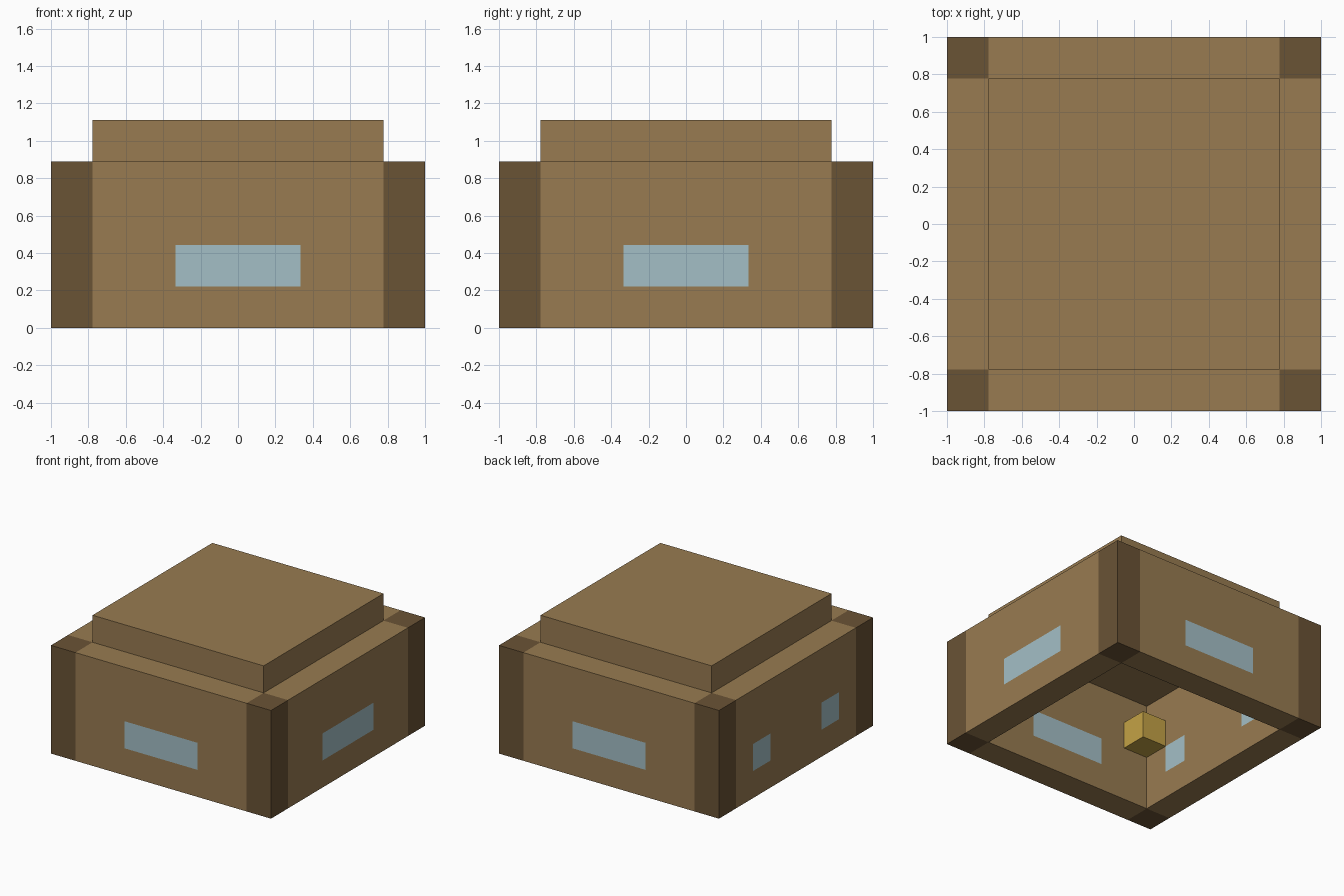
import bpy
import bmesh
from mathutils import Matrix, Vector

if "Cube" in bpy.data.objects:
    bpy.data.objects.remove(bpy.data.objects["Cube"], do_unlink=True)

B = 2 / 9  # one building block


def make_material(name, rgb):
    colour = [(c / 255 / 12.92) if c < 11 else ((c / 255 + 0.055) / 1.055) ** 2.4 for c in rgb] + [1]
    mat = bpy.data.materials.new(name)
    mat.use_nodes = True
    mat.diffuse_color = colour
    mat.node_tree.nodes["Principled BSDF"].inputs["Base Color"].default_value = colour
    return mat


planks = make_material("plank brown", (152, 123, 81))
timber = make_material("dark timber", (106, 83, 53))
glass = make_material("pale blue glass", (164, 191, 198))
amber = make_material("lamp yellow", (196, 162, 70))


def make_block(name, size, centre, mat, windows=(), turn=0):
    """Box measured in blocks; windows are (start, end) spans along x, one block tall."""
    bm = bmesh.new()
    bmesh.ops.create_cube(bm, size=1)
    bmesh.ops.scale(bm, vec=Vector(size) * B, verts=bm.verts)
    bmesh.ops.translate(bm, vec=Vector(centre) * B, verts=bm.verts)

    # Cut the window outlines into the faces and colour the panes
    if windows:
        cuts = [((x * B, 0, 0), (1, 0, 0)) for span in windows for x in span]
        cuts += [((0, 0, z * B), (0, 0, 1)) for z in (1, 2)]
        for point, normal in cuts:
            bmesh.ops.bisect_plane(bm, geom=bm.verts[:] + bm.edges[:] + bm.faces[:],
                                   plane_co=point, plane_no=normal)
        for face in bm.faces:
            c = face.calc_center_median() / B
            in_span = any(a < c.x < b for a, b in windows)
            if abs(face.normal.y) > 0.5 and 1 < c.z < 2 and in_span:
                face.material_index = 1

    bm.transform(Matrix.Rotation(turn, 4, "Z"))
    mesh = bpy.data.meshes.new(name)
    bm.to_mesh(mesh)
    bm.free()
    mesh.materials.append(mat)
    if windows:
        mesh.materials.append(glass)
    obj = bpy.data.objects.new(name, mesh)
    bpy.context.collection.objects.link(obj)
    return obj


# Walls: each is built as the front one and turned into place
QUARTER = 1.5707963
wide = [(-1.5, 1.5)]
pair = [(-2.5, -1.5), (1.5, 2.5)]
for i, (side, spans) in enumerate([("front", wide), ("left", wide), ("back", wide), ("right", pair)]):
    make_block(side + "_wall", (7, 1, 4), (0, -4, 2), planks, spans, i * QUARTER)

# Corner posts
for y, end in ((-4, "front"), (4, "back")):
    for x, side in ((4, "left"), (-4, "right")):
        make_block(f"{end}_{side}_post", (1, 1, 4), (x, y, 2), timber)

# Roof slab over the open room
make_block("roof", (7, 7, 1), (0, 0, 4.5), planks)

# Lamp tucked into the inside corner
make_block("corner_lamp", (1, 1, 1), (-3, -3, 2.5), amber)
